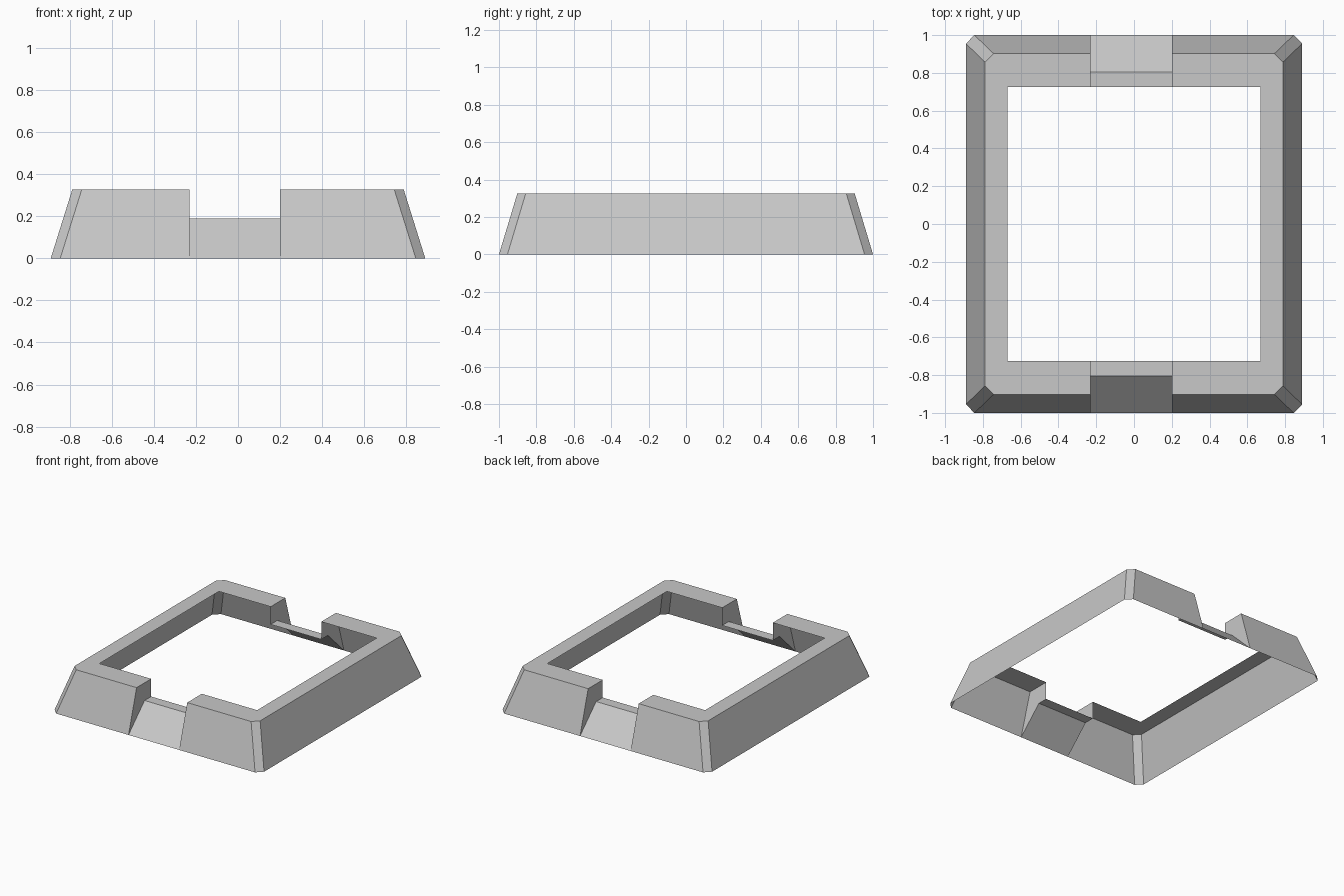
import bpy, bmesh
from mathutils import Vector

cube = bpy.data.objects.get("Cube")
if cube:
    bpy.data.objects.remove(cube, do_unlink=True)

HEIGHT = 0.326
NOTCH = (-0.23, 0.20)      # notch extent in x
SILL = 0.19                # notch floor height
INNER_Y = 0.725

grey = bpy.data.materials.new("plain grey")
grey.use_nodes = True
grey.diffuse_color = (0.58, 0.58, 0.58, 1)
grey.node_tree.nodes["Principled BSDF"].inputs["Base Color"].default_value = (0.58, 0.58, 0.58, 1)

bm = bmesh.new()


def chamfered_loop(x, y, z, c):
    """Eight corners of a rectangle with cut corners, two per corner."""
    loop = []
    for sx, sy in ((1, 1), (-1, 1), (-1, -1), (1, -1)):
        pair = [(sx * x, sy * (y - c), z), (sx * (x - c), sy * y, z)]
        loop += pair if sx == sy else pair[::-1]
    return [bm.verts.new(p) for p in loop]


def add_face(points, facing):
    """Add a polygon whose normal points along the given direction."""
    face = bm.faces.new([bm.verts.new(p) for p in points])
    face.normal_update()
    if face.normal.dot(Vector(facing)) < 0:
        face.normal_flip()
    return face


# Sloping outer walls with cut corners, and the flat rim on top
foot = chamfered_loop(0.89, 1.0, 0, 0.045)
top = chamfered_loop(0.788, 0.902, HEIGHT, 0.045)
inner = [bm.verts.new((sx * 0.67, sy * INNER_Y, HEIGHT))
         for sx, sy in ((1, 1), (-1, 1), (-1, -1), (1, -1))]
for i in range(8):
    j = (i + 1) % 8
    bm.faces.new((foot[i], foot[j], top[j], top[i]))
for i in range(4):
    j = (i + 1) % 4
    bm.faces.new((top[2 * i], top[2 * i + 1], inner[i]))
    bm.faces.new((top[2 * i + 1], top[2 * j], inner[j], inner[i]))

# Cut the front and back walls open at the notch
for x in NOTCH:
    bmesh.ops.bisect_plane(bm, geom=bm.verts[:] + bm.edges[:] + bm.faces[:],
                           plane_co=(x, 0, 0), plane_no=(1, 0, 0))
middle = [f for f in bm.faces
          if NOTCH[0] < f.calc_center_median().x < NOTCH[1]]
bmesh.ops.delete(bm, geom=middle, context='FACES')
bm.normal_update()
for f in bm.faces:
    if f.normal.z < 0:
        f.normal_flip()

# Notch lining: sloping face, narrow floor and two cheeks
a, b = NOTCH
for s in (-1, 1):
    low, bend, edge = (s * 1.0, 0), (s * 0.805, SILL), (s * INNER_Y, SILL)
    for p, q in ((low, bend), (bend, edge)):
        face = add_face([(a, *p), (b, *p), (b, *q), (a, *q)], (0, 0, 1))
        if s > 0 and p is low:
            face.normal_flip()
    outline = (low, (s * 0.902, HEIGHT), (s * INNER_Y, HEIGHT), edge, bend)
    for x, facing in ((a, 1), (b, -1)):
        add_face([(x, *p) for p in outline], (facing, 0, 0))

bmesh.ops.remove_doubles(bm, verts=bm.verts[:], dist=0.0005)
mesh = bpy.data.meshes.new("notched_frame")
bm.to_mesh(mesh)
bm.free()
mesh.materials.append(grey)
frame = bpy.data.objects.new("notched_frame", mesh)
bpy.context.collection.objects.link(frame)
